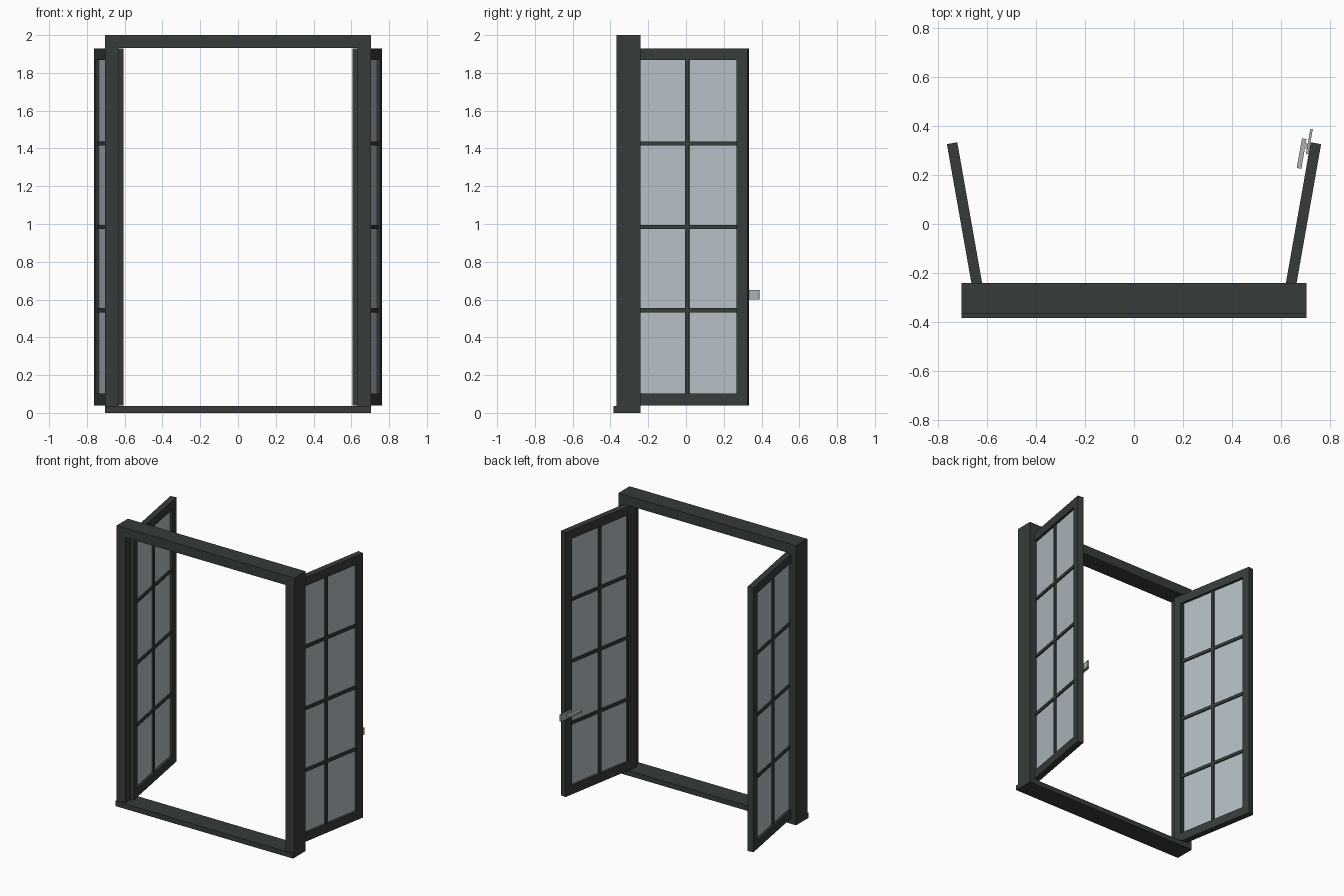
import bpy
import math
from mathutils import Matrix

if "Cube" in bpy.data.objects:
    bpy.data.objects.remove(bpy.data.objects["Cube"])


def material(name, color):
    m = bpy.data.materials.new(name)
    m.diffuse_color = color
    m.use_nodes = True
    m.node_tree.nodes["Principled BSDF"].inputs["Base Color"].default_value = m.diffuse_color
    return m


DARK = material("dark grey paint", (0.037, 0.046, 0.044, 1))
GLASS = material("pale blue glass", (0.46, 0.52, 0.56, 1))
METAL = material("grey metal", (0.40, 0.45, 0.44, 1))


def box(name, lo, hi, mat, place=None):
    """Box between two corners, optionally moved by a placement matrix."""
    bpy.ops.mesh.primitive_cube_add(size=1)
    o = bpy.context.object
    o.name = name
    size = [b - a for a, b in zip(lo, hi)]
    mid = [(a + b) / 2 for a, b in zip(lo, hi)]
    m = Matrix.Translation(mid) @ Matrix.Diagonal((*size, 1))
    o.data.transform((place or Matrix()) @ m)
    if place and place.determinant() < 0:
        o.data.flip_normals()
    o.data.materials.append(mat)
    return o


# Fixed outer frame
Y0, Y1 = -0.367, -0.24
for side, x0, x1 in (("left", -0.703, -0.632), ("right", 0.632, 0.703)):
    box(side + "_jamb", (x0, Y0, 0.035), (x1, Y1, 2), DARK)
box("head", (-0.632, Y0, 1.932), (0.632, Y1, 2), DARK)
box("sill", (-0.703, -0.383, 0), (0.703, Y1, 0.036), DARK)

# Open leaves: local x runs through the thickness, local y from hinge to edge
W, T, Z0, Z1 = 0.653, 0.043, 0.04, 1.93
STILE, RAIL, BAR = 0.058, 0.062, 0.011
HINGE = Matrix.Translation((0.607, -0.31, 0)) @ Matrix.Rotation(math.radians(-10), 4, 'Z')
MIRROR = Matrix.Diagonal((-1, 1, 1, 1))


def leaf(side, place):
    box(side + "_hinge_stile", (0, 0, Z0), (T, STILE, Z1), DARK, place)
    box(side + "_lock_stile", (0, W - STILE, Z0), (T, W, Z1), DARK, place)
    box(side + "_bottom_rail", (0, STILE, Z0), (T, W - STILE, Z0 + RAIL), DARK, place)
    box(side + "_top_rail", (0, STILE, Z1 - RAIL), (T, W - STILE, Z1), DARK, place)
    box(side + "_glass", (T / 2 - 0.004, STILE, Z0 + RAIL),
        (T / 2 + 0.004, W - STILE, Z1 - RAIL), GLASS, place)
    # Glazing bars: one upright and three cross bars
    a, b = T / 2 - 0.014, T / 2 + 0.014
    box(side + "_upright_bar", (a, W / 2 - BAR, Z0 + RAIL),
        (b, W / 2 + BAR, Z1 - RAIL), DARK, place)
    for i in range(1, 4):
        z = Z0 + RAIL + (Z1 - Z0 - 2 * RAIL) * i / 4
        box(f"{side}_cross_bar_{i}", (a + 0.001, STILE, z - BAR),
            (b - 0.001, W - STILE, z + BAR), DARK, place)


leaf("right", HINGE)
leaf("left", MIRROR @ HINGE)

# Handle on the inner face of the right leaf
box("handle_plate", (-0.011, 0.603, 0.60), (-0.001, 0.707, 0.65), METAL, HINGE)
box("handle_spindle", (-0.02, 0.625, 0.617), (-0.008, 0.645, 0.637), METAL, HINGE)
box("handle_lever", (-0.038, 0.54, 0.619), (-0.019, 0.663, 0.635), METAL, HINGE)
